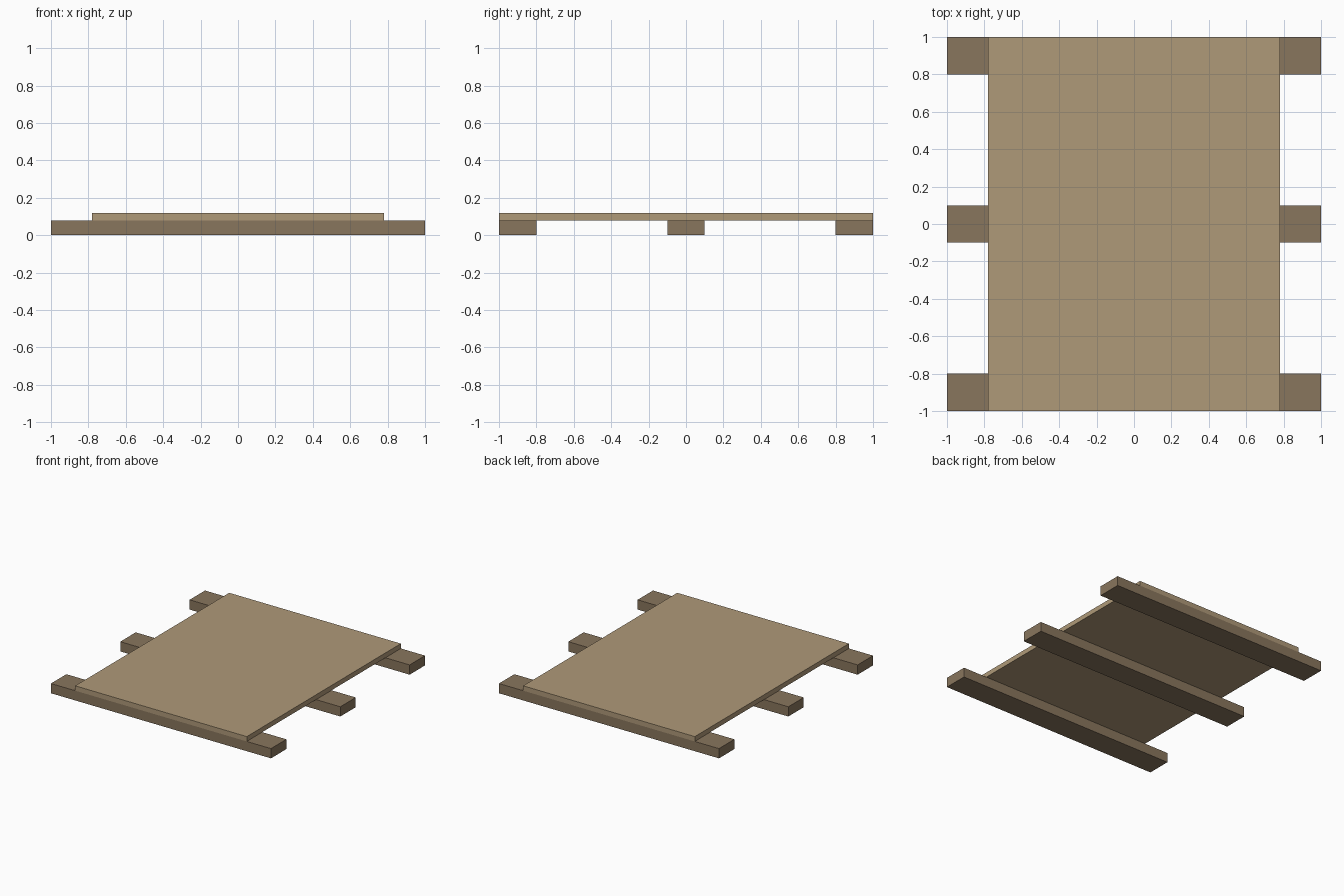
import bpy

if "Cube" in bpy.data.objects:
    bpy.data.objects.remove(bpy.data.objects["Cube"])


def make_material(name, color):
    mat = bpy.data.materials.new(name)
    mat.diffuse_color = (*color, 1.0)
    mat.use_nodes = True
    mat.node_tree.nodes["Principled BSDF"].inputs["Base Color"].default_value = mat.diffuse_color
    return mat


def add_box(name, center, size, mat):
    bpy.ops.mesh.primitive_cube_add(size=1, location=center)
    obj = bpy.context.object
    obj.name = name
    obj.scale = size
    bpy.ops.object.transform_apply(location=False, rotation=False, scale=True)
    obj.data.materials.append(mat)
    return obj


deck_wood = make_material("deck_wood", (0.43, 0.32, 0.19))
beam_wood = make_material("beam_wood", (0.25, 0.18, 0.11))

# Three cross beams resting on the ground
for name, y in (("front_beam", -0.9), ("middle_beam", 0.0), ("back_beam", 0.9)):
    add_box(name, (0, y, 0.04), (2.0, 0.2, 0.08), beam_wood)

# Deck panel lying on the beams
add_box("deck", (0, 0, 0.10), (1.56, 2.0, 0.04), deck_wood)
